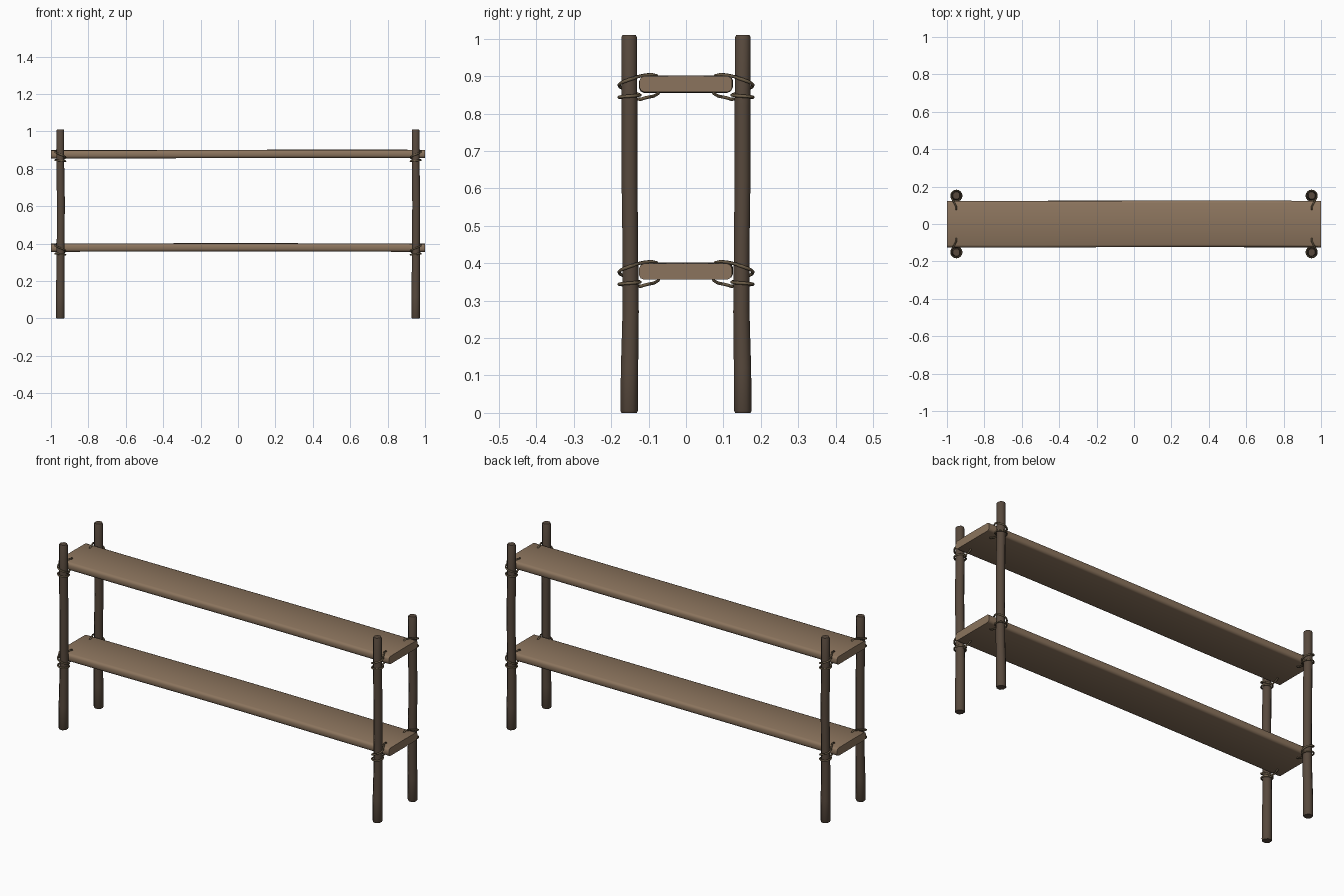
import bpy, bmesh
from math import sin, cos, pi, radians

if "Cube" in bpy.data.objects:
    bpy.data.objects.remove(bpy.data.objects["Cube"])


def material(name, rgb):
    m = bpy.data.materials.new(name)
    m.diffuse_color = (*rgb, 1)
    m.use_nodes = True
    m.node_tree.nodes["Principled BSDF"].inputs["Base Color"].default_value = m.diffuse_color
    return m


DARK = material("dark_wood", (0.095, 0.066, 0.046))
LIGHT = material("light_wood", (0.26, 0.175, 0.11))
ROPE = material("rope", (0.15, 0.11, 0.065))


def finish(obj, mat, angle):
    obj.data.materials.append(mat)
    bpy.ops.object.select_all(action='DESELECT')
    obj.select_set(True)
    bpy.context.view_layer.objects.active = obj
    if obj.type == 'CURVE':
        bpy.ops.object.convert(target='MESH')
    bpy.ops.object.shade_smooth_by_angle(angle=radians(angle))


def loft(name, rings, mat, angle=40):
    """Skin a list of equal-length point rings and cap both ends."""
    bm = bmesh.new()
    loops = [[bm.verts.new(p) for p in ring] for ring in rings]
    n = len(loops[0])
    for a, b in zip(loops, loops[1:]):
        for i in range(n):
            j = (i + 1) % n
            bm.faces.new((a[i], a[j], b[j], b[i]))
    bm.faces.new(loops[0])
    bm.faces.new(loops[-1])
    bmesh.ops.recalc_face_normals(bm, faces=bm.faces[:])
    me = bpy.data.meshes.new(name)
    bm.to_mesh(me)
    bm.free()
    obj = bpy.data.objects.new(name, me)
    bpy.context.collection.objects.link(obj)
    finish(obj, mat, angle)


# Post stations: height, radius, sideways and depth wobble
POST = [(0, .022, 0, .002), (.006, .0255, 0, .002), (.12, .025, 0, .001),
        (.27, .0235, .001, -.002), (.45, .0225, .002, -.001),
        (.62, .023, .003, .001), (.82, .0225, 0, .001),
        (1.004, .0225, 0, .002), (1.01, .0195, 0, .002)]


def post(name, sx, sy):
    rings = []
    for z, r, dx, dy in POST:
        cx, cy = sx * .95 + dx, sy * (.15 + dy)
        rings.append([(cx + r * cos(2 * pi * (k + .5) / 8),
                       cy + r * sin(2 * pi * (k + .5) / 8), z) for k in range(8)])
    loft(name, rings, DARK, 50)


def shelf(name, top, phase):
    # Chamfered plank section, gently warped along its length
    w, t, c = .124, .043, .013
    prof = [(-w, -c), (-w + .004, -.004), (-w + c, 0), (0, .001), (w - c, 0),
            (w - .004, -.004), (w, -c), (w, c - t), (w - .004, .004 - t),
            (w - c, -t), (0, -t), (c - w, -t), (.004 - w, .004 - t), (-w, c - t)]
    rings = []
    for i in range(9):
        x = -1 + i / 4
        dz = .0015 * sin(phase + 2.2 * x)
        dy = .0015 * sin(phase + 3 * x)
        rings.append([(x, y + dy, top + z + dz) for y, z in prof])
    loft(name, rings, LIGHT, 50)


def lashing(name, sx, sy, top):
    # Local path: u runs from the post to the shelf, v runs sideways
    path = [(.078, 0, -.02), (.073, 0, .002), (.058, .001, .005), (.04, .01, .003)]
    r = .028
    for k in range(0, 17):
        a = radians(50 + k * 17)
        path.append((r * cos(a), r * sin(a), -.002 - .046 * k / 16))
    for k in range(1, 21):
        a = radians(322 + k * 19.9)
        path.append((r * cos(a), r * sin(a), -.049 - .013 * k / 20))
    path += [(.045, 0, -.057), (.065, 0, -.053), (.077, 0, -.046), (.078, 0, -.03)]
    cu = bpy.data.curves.new(name, 'CURVE')
    cu.dimensions = '3D'
    cu.bevel_depth = .0045
    cu.bevel_resolution = 1
    cu.use_fill_caps = True
    sp = cu.splines.new('POLY')
    sp.points.add(len(path) - 1)
    for p, (u, v, z) in zip(sp.points, path):
        p.co = (sx * (.95 + v), sy * (.151 - u), top + z, 1)
    obj = bpy.data.objects.new(name, cu)
    bpy.context.collection.objects.link(obj)
    finish(obj, ROPE, 60)


# Shelves
LEVELS = {"lower": (.4, 1.6), "upper": (.9, .4)}
for level, (top, phase) in LEVELS.items():
    shelf(level + "_shelf", top, phase)

# Posts with a rope lashing at each shelf
for sx, side in ((-1, "left"), (1, "right")):
    for sy, face in ((-1, "front"), (1, "back")):
        post(f"{face}_{side}_post", sx, sy)
        for level, (top, _) in LEVELS.items():
            lashing(f"{level}_{face}_{side}_rope", sx, sy, top)
